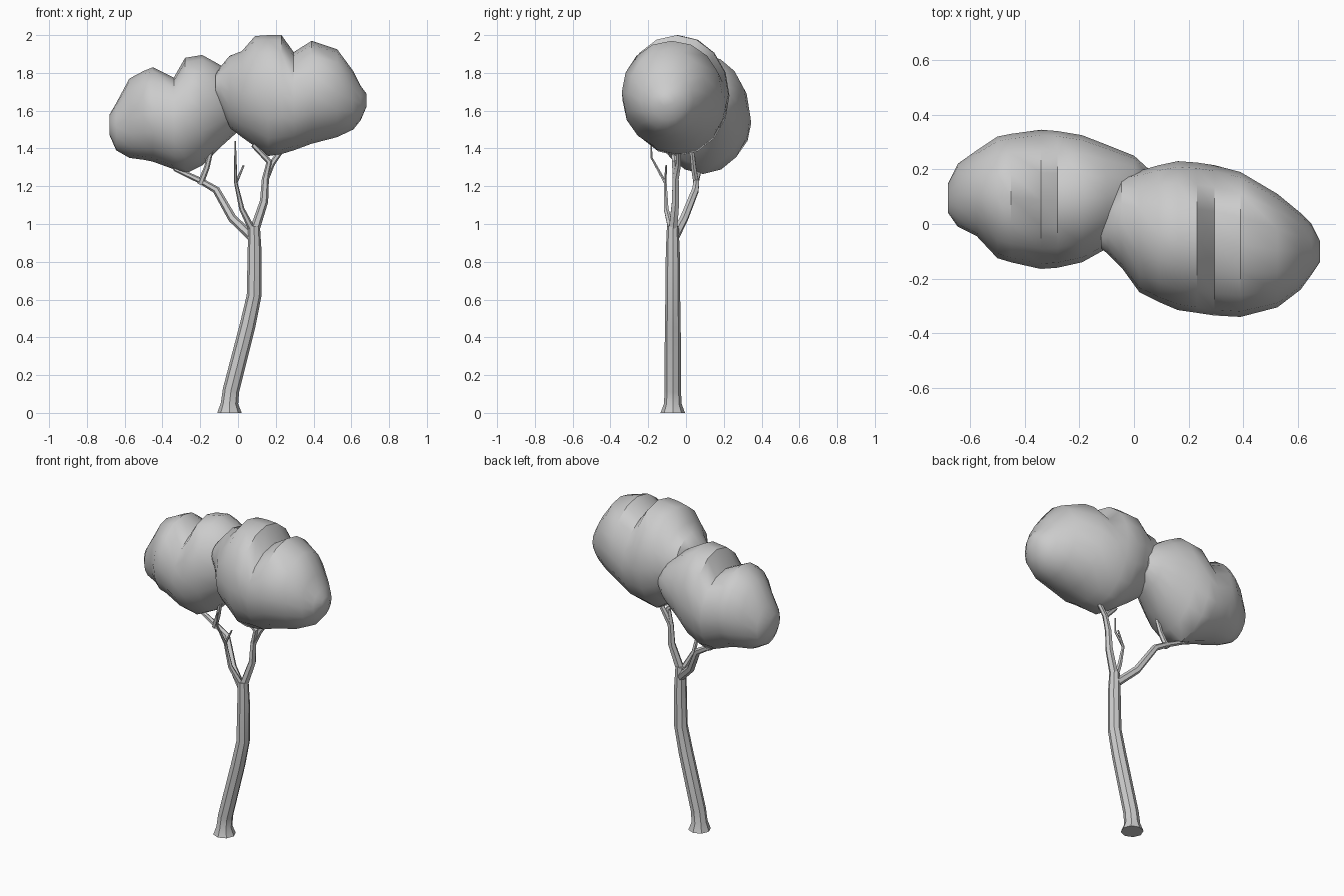
import bpy, bmesh
from math import cos, sin, pi
from mathutils import Vector


def loft(name, rings, angle):
    """Skin a list of equal rings and close both ends."""
    bm = bmesh.new()
    vs = [[bm.verts.new(p) for p in ring] for ring in rings]
    n = len(vs[0])
    for a, b in zip(vs, vs[1:]):
        for i in range(n):
            j = (i + 1) % n
            bm.faces.new((a[i], a[j], b[j], b[i]))
    bm.faces.new(vs[0][::-1])
    bm.faces.new(vs[-1])
    bmesh.ops.recalc_face_normals(bm, faces=bm.faces)
    me = bpy.data.meshes.new(name)
    bm.to_mesh(me)
    bm.free()
    ob = bpy.data.objects.new(name, me)
    bpy.context.collection.objects.link(ob)
    bpy.ops.object.select_all(action='DESELECT')
    ob.select_set(True)
    bpy.context.view_layer.objects.active = ob
    bpy.ops.object.shade_smooth_by_angle(angle=angle)
    return ob


def tube(name, pts, sides):
    """Tapered limb through points (x, y, z, radius)."""
    c = [Vector(p[:3]) for p in pts]
    rings = []
    for i, p in enumerate(pts):
        t = (c[min(i + 1, len(c) - 1)] - c[max(i - 1, 0)]).normalized()
        u = Vector((0, 1, 0)).cross(t).normalized()
        v = t.cross(u)
        rings.append([c[i] + p[3] * (u * cos(2 * pi * k / sides) + v * sin(2 * pi * k / sides))
                      for k in range(sides)])
    return loft(name, rings, 0.6)


def crown(name, stations, sides=16):
    """Leaf mass from cross-sections (x, ymin, ymax, zmin, zmax)."""
    rings = []
    for x, y0, y1, z0, z1 in stations:
        rings.append([((x), (y0 + y1) / 2 + (y1 - y0) / 2 * cos(2 * pi * k / sides),
                       (z0 + z1) / 2 + (z1 - z0) / 2 * sin(2 * pi * k / sides))
                      for k in range(sides)])
    return loft(name, rings, 0.75)


# Trunk with flared foot and a bend
tube("trunk", [(-.045, -.07, 0, .065), (-.045, -.07, .05, .046), (-.037, -.07, .12, .044),
               (.05, -.07, .46, .042), (.085, -.07, .62, .039), (.088, -.07, .85, .037),
               (.085, -.07, .99, .031)], 8)

# Main limbs and their forks
limbs = {
    "left_branch": [(.075, -.06, .93, .024), (-.03, -.01, 1.03, .023), (-.115, .05, 1.18, .02),
                    (-.2, .055, 1.23, .016), (-.33, .07, 1.29, .013), (-.37, .08, 1.36, .011)],
    "left_fork": [(-.2, .055, 1.21, .017), (-.165, .04, 1.3, .015), (-.14, .03, 1.4, .012)],
    "left_twig": [(-.3, .065, 1.275, .01), (-.315, .1, 1.33, .008)],
    "right_branch": [(.085, -.07, .96, .026), (.138, -.055, 1.12, .022), (.145, -.055, 1.24, .019),
                     (.18, -.04, 1.32, .016), (.25, -.04, 1.42, .013)],
    "right_fork": [(.145, -.055, 1.24, .018), (.165, -.06, 1.33, .016), (.08, -.07, 1.42, .014)],
    "middle_branch": [(.07, -.08, .98, .018), (.02, -.105, 1.08, .014), (-.012, -.11, 1.22, .009),
                      (-.014, -.182, 1.35, .006), (-.015, -.185, 1.44, .004)],
    "middle_twig": [(-.01, -.11, 1.22, .008), (.03, -.105, 1.31, .005)],
}
for name, pts in limbs.items():
    tube(name, pts, 6)

# Left leaf mass
crown("left_crown", [
    (-.68, .04, .15, 1.47, 1.58), (-.645, -.01, .22, 1.39, 1.64), (-.575, -.045, .27, 1.35, 1.77),
    (-.5, -.125, .32, 1.34, 1.81), (-.45, -.14, .33, 1.33, 1.83), (-.34, -.165, .345, 1.29, 1.775),
    (-.28, -.16, .34, 1.265, 1.88), (-.19, -.14, .325, 1.31, 1.895), (-.1, -.09, .29, 1.4, 1.845),
    (0, -.02, .25, 1.49, 1.77), (.055, .06, .2, 1.55, 1.7)])

# Right leaf mass
crown("right_crown", [
    (-.12, -.09, .03, 1.67, 1.79), (-.095, -.11, .1, 1.61, 1.83), (-.045, -.16, .18, 1.51, 1.89),
    (.02, -.25, .195, 1.46, 1.915), (.09, -.285, .215, 1.41, 1.995), (.16, -.315, .23, 1.36, 2.0),
    (.23, -.325, .225, 1.37, 2.0), (.295, -.335, .215, 1.39, 1.91), (.39, -.34, .19, 1.425, 1.97),
    (.525, -.305, .11, 1.46, 1.925), (.61, -.24, .04, 1.5, 1.81), (.65, -.185, .0, 1.55, 1.73),
    (.68, -.14, -.06, 1.62, 1.69)])
